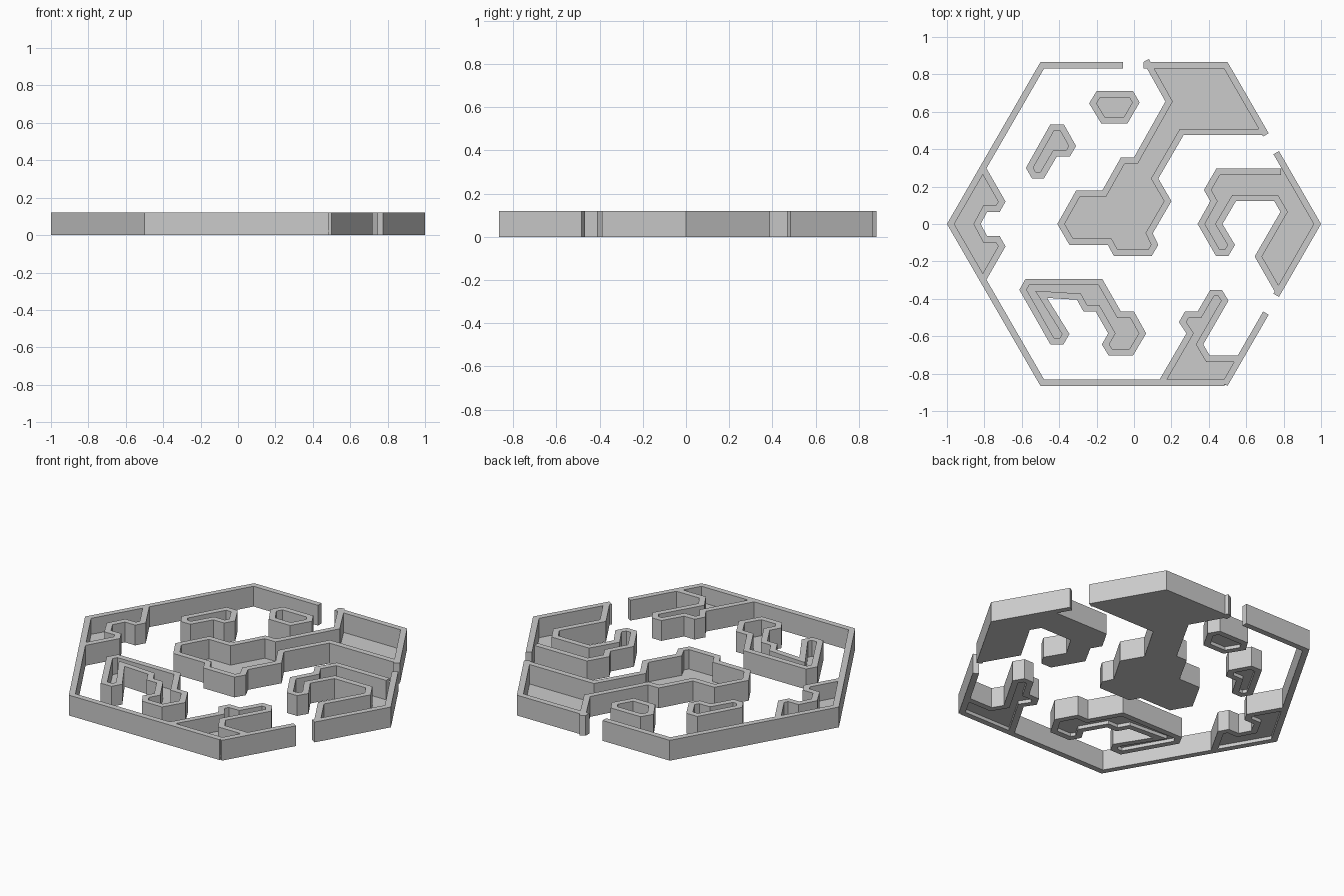
import bpy, bmesh
from mathutils import Vector

if "Cube" in bpy.data.objects:
    bpy.data.objects.remove(bpy.data.objects["Cube"])

H, T = 0.12, 0.034          # wall height and thickness


def make_object(name, faces):
    bm = bmesh.new()
    for f in faces:
        bm.faces.new([bm.verts.new(p) for p in f])
    bmesh.ops.remove_doubles(bm, verts=bm.verts, dist=1e-5)
    bmesh.ops.recalc_face_normals(bm, faces=bm.faces)
    me = bpy.data.meshes.new(name)
    bm.to_mesh(me)
    bm.free()
    bpy.context.collection.objects.link(bpy.data.objects.new(name, me))


def area(pts):
    return sum(a[0] * b[1] - b[0] * a[1] for a, b in zip(pts, pts[1:] + pts[:1]))


def inset(pts, closed):
    """Mitred offset toward the inner side of the path."""
    side = -1 if area(pts) < -1e-6 else 1
    p = [Vector(q) for q in pts]
    n = len(p)
    out = []
    for i in range(n):
        normals = []
        for a, b in ((i - 1, i), (i, i + 1)):
            if closed or (a >= 0 and b < n):
                d = (p[b % n] - p[a % n]).normalized()
                normals.append(Vector((-d.y, d.x)) * side)
        m = (normals[0] + normals[-1]).normalized()
        out.append(tuple(p[i] + m * (T / max(m.dot(normals[0]), 0.3))))
    return out


def wall(name, pts, closed=False):
    inner = inset(pts, closed)
    n = len(pts)
    faces = []

    def quad(a, b):
        faces.append([(*a, 0), (*b, 0), (*b, H), (*a, H)])

    for i in range(n if closed else n - 1):
        j = (i + 1) % n
        quad(pts[i], pts[j])
        quad(inner[i], inner[j])
        for z in (0, H):
            faces.append([(*pts[i], z), (*pts[j], z), (*inner[j], z), (*inner[i], z)])
    if not closed:
        quad(pts[0], inner[0])
        quad(pts[-1], inner[-1])
    make_object(name, faces)


def floor(name, pts, z, thick=0.005):
    faces = [[(*p, h) for p in pts] for h in (z, z + thick)]
    for a, b in zip(pts, pts[1:] + pts[:1]):
        faces.append([(*a, z), (*b, z), (*b, z + thick), (*a, z + thick)])
    make_object(name, faces)


# Hexagonal perimeter, broken by three gateways
wall("perimeter_west", [(-.06, .866), (-.5, .866), (-1, 0), (-.5, -.866), (.485, -.866)])
wall("perimeter_southeast", [(.5, -.866), (.72, -.485)])
east = [(.775, -.39), (1, 0), (.775, .39)]
wall("perimeter_east", east)
northeast = [(.72, .485), (.5, .866), (.05, .866)]
wall("perimeter_northeast", northeast)

# Large central room joined to the northeast corner
central = [(.05, .866), (.168, .655), (0, .356), (-.07, .356), (-.17, .178), (-.31, .178),
           (-.41, 0), (-.345, -.112), (-.14, -.112), (-.108, -.17), (.095, -.17), (.13, -.112),
           (.1, -.05), (.2, .122), (.13, .243), (.265, .475), (.69, .475)]
wall("central_room_wall", central)
floor("central_room_floor", central + northeast[:2], 0)

# Hooked room on the east corner
hook = [(.785, .296), (.44, .296), (.374, .182), (.408, .122), (.34, 0), (.438, -.17),
        (.505, -.17), (.54, -.112), (.473, 0), (.545, .122), (.75, .122), (.783, .065),
        (.645, -.174), (.752, -.36)]
wall("east_room_wall", hook)
floor("east_room_floor", hook + [(.775, -.385), (1, 0), (.828, .296)], 0)

# West corner room, mirrored about the x axis
half = [(-.79, .3), (-.687, .12), (-.718, .065), (-.785, .065)]
west = half + [(-.82, 0)] + [(x, -y) for x, y in reversed(half)]
wall("west_room_wall", west)
floor("west_room_floor", west + [(-.825, -.3), (-1, 0), (-.825, .3)], .02)

# Branching room on the south wall
south = [(.135, -.835), (.28, -.585), (.24, -.525), (.272, -.468), (.34, -.468), (.408, -.352),
         (.47, -.352), (.505, -.41), (.37, -.644), (.405, -.703), (.565, -.703)]
wall("south_room_wall", south)
floor("south_room_floor", south + [(.59, -.71), (.495, -.86), (.14, -.86)], .02)

# Free-standing islands
islands = {
    "north_island": [(-.2, .71), (-.005, .71), (.03, .65), (-.035, .537), (-.175, .537), (-.24, .645)],
    "northwest_island": [(-.447, .533), (-.375, .533), (-.31, .417), (-.343, .36), (-.413, .36),
                         (-.482, .243), (-.545, .243), (-.578, .3)],
    "southwest_island": [(-.58, -.293), (-.17, -.293), (-.07, -.468), (0, -.468), (.065, -.585),
                         (-.005, -.703), (-.136, -.703), (-.172, -.644), (-.138, -.585),
                         (-.205, -.468), (-.27, -.468), (-.305, -.405), (-.465, -.395),
                         (-.345, -.588), (-.377, -.644), (-.447, -.644), (-.613, -.352)],
}
for name, pts in islands.items():
    wall(name + "_wall", pts, True)
    floor(name + "_floor", pts, .02)
